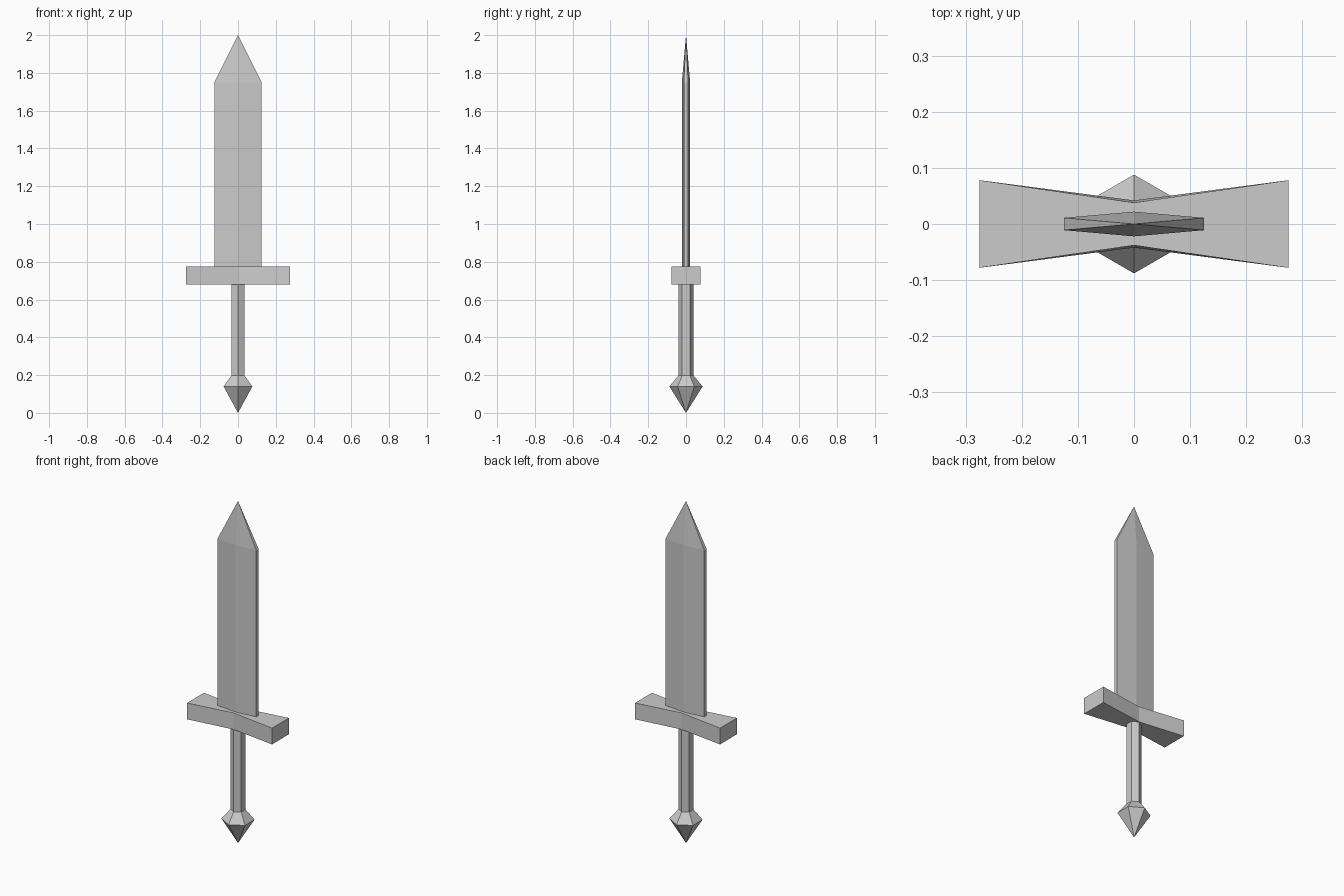
import bpy
import bmesh
import math

if "Cube" in bpy.data.objects:
    bpy.data.objects.remove(bpy.data.objects["Cube"])


def hexagon(r):
    """Hexagon ring with corners on the y axis."""
    return [(r * math.cos(math.radians(90 + 60 * i)),
             r * math.sin(math.radians(90 + 60 * i))) for i in range(6)]


def loft(name, rings, tip=None, caps=False):
    """Skin a stack of (outline, z) rings, optionally ending in a point at z = tip."""
    bm = bmesh.new()
    loops = [[bm.verts.new((x, y, z)) for x, y in outline] for outline, z in rings]
    n = len(loops[0])
    for a, b in zip(loops, loops[1:]):
        for i in range(n):
            j = (i + 1) % n
            bm.faces.new((a[i], a[j], b[j], b[i]))
    if tip is not None:
        apex = bm.verts.new((0, 0, tip))
        for i in range(n):
            bm.faces.new((loops[-1][i], loops[-1][(i + 1) % n], apex))
    if caps:
        bm.faces.new(loops[0])
        bm.faces.new(loops[-1])
    bmesh.ops.recalc_face_normals(bm, faces=bm.faces)
    mesh = bpy.data.meshes.new(name)
    bm.to_mesh(mesh)
    bm.free()
    # open shells may be recalculated inward, so check against the axis
    face = mesh.polygons[0]
    if not caps and face.normal.x * face.center.x + face.normal.y * face.center.y < 0:
        mesh.flip_normals()
    obj = bpy.data.objects.new(name, mesh)
    bpy.context.collection.objects.link(obj)
    return obj


# Blade: ridged six-sided section running to a point
blade = [(0.125, -0.011), (0.125, 0.011), (0, 0.022),
         (-0.125, 0.011), (-0.125, -0.011), (0, -0.022)]
loft("blade", [(blade, 0.775), (blade, 1.75)], tip=2.0)


# Crossguard: bow-tie outline, pinched at the middle
def bow_tie(waist):
    return [(0.275, -0.078), (0.275, 0.078), (0, waist),
            (-0.275, 0.078), (-0.275, -0.078), (0, -waist)]


loft("crossguard", [(bow_tie(0.042), 0.68), (bow_tie(0.038), 0.775)], caps=True)

# Grip: hexagonal rod
loft("grip", [(hexagon(0.04), 0.198), (hexagon(0.04), 0.68)])

# Pommel: faceted hexagonal spike
loft("pommel", [(hexagon(0.04), 0.198), (hexagon(0.088), 0.14)], tip=0.0)
